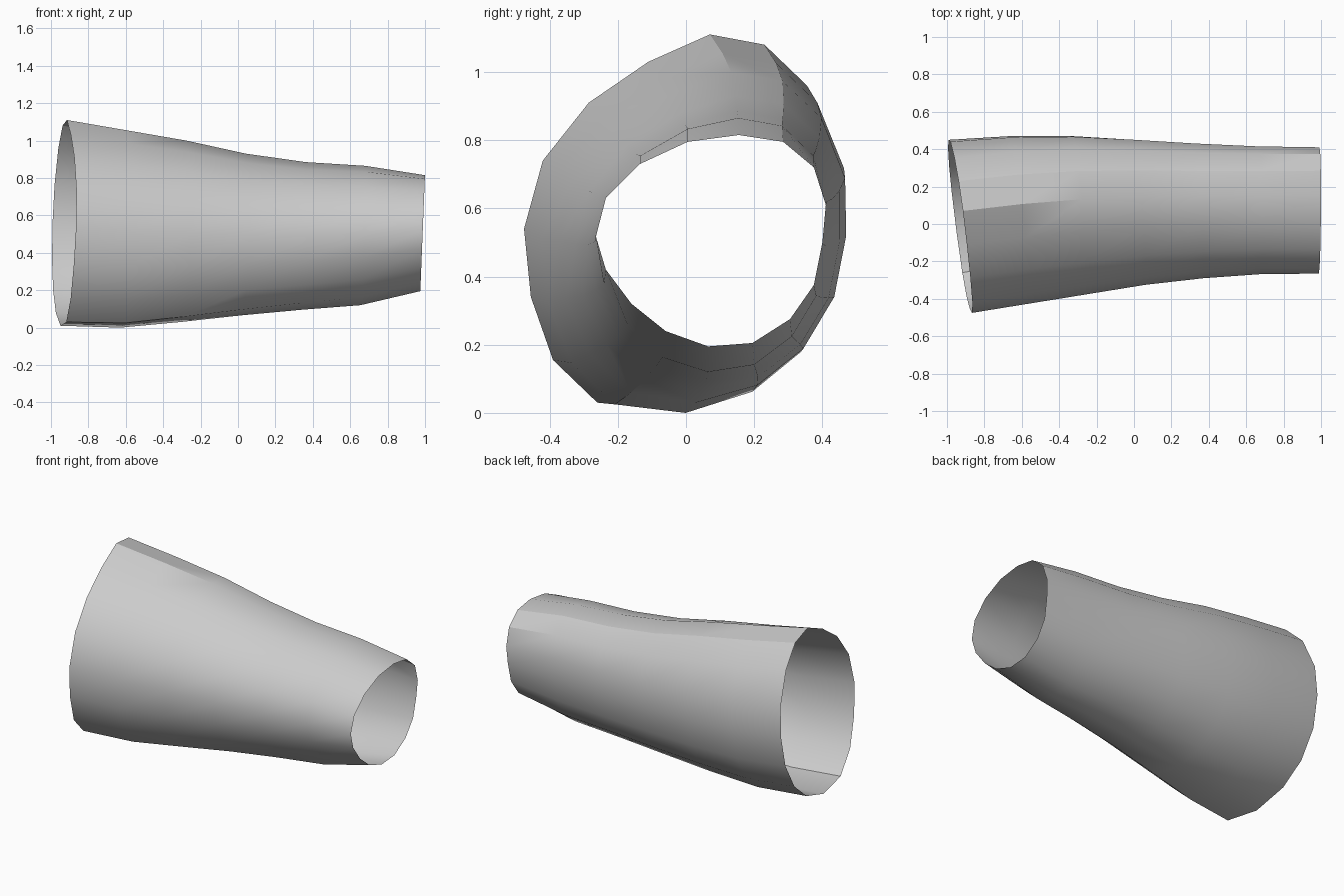
import bpy
import bmesh
from math import radians

default_cube = bpy.data.objects.get("Cube")
if default_cube:
    bpy.data.objects.remove(default_cube, do_unlink=True)

# End cross-sections as (y, z), matching corner for corner
WIDE_END = [(.07, 1.11), (.23, 1.08), (.355, .96), (.44, .76), (.45, .57), (.41, .37),
            (.31, .2), (.165, .08), (-.04, .01), (-.26, .03), (-.39, .155), (-.455, .34),
            (-.475, .54), (-.42, .74), (-.285, .91), (-.11, 1.03)]
NARROW_END = [(.155, .815), (.285, .795), (.375, .72), (.41, .61), (.4, .5), (.375, .375),
              (.305, .275), (.195, .205), (.065, .195), (-.06, .24), (-.16, .32), (-.235, .42),
              (-.265, .52), (-.235, .63), (-.135, .73), (.005, .795)]

# Outline of the inner rings: lowest y, highest y, lowest z, highest z
INNER_OUTLINE = [(-.425, .47, 0, 1.055), (-.375, .47, .03, 1), (-.325, .45, .065, .93),
                 (-.29, .43, .095, .885), (-.268, .415, .12, .865)]


def lerp(a, b, t):
    return a + (b - a) * t


def fit(values, low, high):
    """Stretch values so that they span low to high."""
    bottom, top = min(values), max(values)
    return [lerp(low, high, (v - bottom) / (top - bottom)) for v in values]


def wide_rim_x(point):
    """Slanted cut at the wide end."""
    y, z = point
    return -.955 - .137 * y + .045 * z


def narrow_rim_x(point):
    """Nearly square cut at the narrow end."""
    return .967 + .04 * point[1]


def make_ring(step, last):
    t = step / last
    pairs = list(zip(WIDE_END, NARROW_END))
    xs = [lerp(wide_rim_x(a), narrow_rim_x(b), t) for a, b in pairs]
    ys = [lerp(a[0], b[0], t) for a, b in pairs]
    zs = [lerp(a[1], b[1], t) for a, b in pairs]
    if 0 < step < last:
        y_low, y_high, z_low, z_high = INNER_OUTLINE[step - 1]
        ys, zs = fit(ys, y_low, y_high), fit(zs, z_low, z_high)
    return list(zip(xs, ys, zs))


# Open sleeve skinned between the rings
last = len(INNER_OUTLINE) + 1
bm = bmesh.new()
rings = [[bm.verts.new(p) for p in make_ring(step, last)] for step in range(last + 1)]
for ring, following in zip(rings, rings[1:]):
    for i in range(len(ring)):
        j = (i + 1) % len(ring)
        bm.faces.new((ring[i], following[i], following[j], ring[j]))

mesh = bpy.data.meshes.new("tapered_sleeve")
bm.to_mesh(mesh)
bm.free()
sleeve = bpy.data.objects.new("tapered_sleeve", mesh)
bpy.context.collection.objects.link(sleeve)

# Plain grey material
grey = bpy.data.materials.new("plain_grey")
grey.use_nodes = True
colour = (.6, .6, .6, 1)
grey.diffuse_color = colour
grey.node_tree.nodes["Principled BSDF"].inputs["Base Color"].default_value = colour
mesh.materials.append(grey)

# Smooth shading that keeps the sharper creases
bpy.ops.object.select_all(action="DESELECT")
sleeve.select_set(True)
bpy.context.view_layer.objects.active = sleeve
bpy.ops.object.shade_smooth_by_angle(angle=radians(30))
